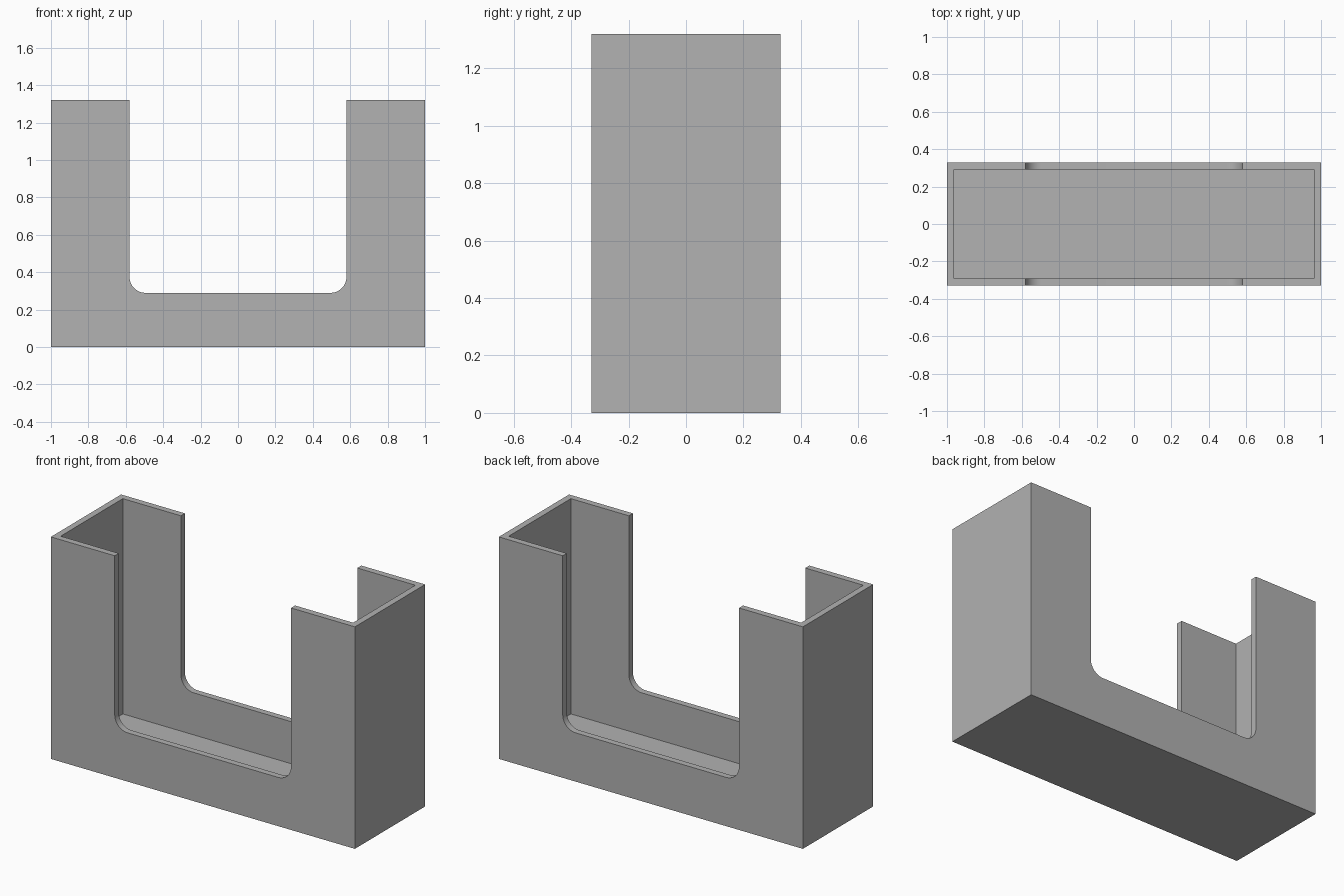
import bpy
import bmesh
from math import sin, cos, pi, radians

if "Cube" in bpy.data.objects:
    bpy.data.objects.remove(bpy.data.objects["Cube"], do_unlink=True)

WIDTH, DEPTH, HEIGHT = 2.0, 0.66, 1.32
WALL, FLOOR = 0.038, 0.04
SLOT_HALF, SLOT_Z, RADIUS = 0.58, 0.29, 0.085

grey = bpy.data.materials.new("plain grey")
grey.use_nodes = True
colour = (0.445, 0.445, 0.445, 1)
grey.diffuse_color = colour
grey.node_tree.nodes["Principled BSDF"].inputs["Base Color"].default_value = colour


def prism(name, outline, y0, y1):
    """Extrude an (x, z) outline from y0 to y1."""
    bm = bmesh.new()
    face = bm.faces.new([bm.verts.new((x, y0, z)) for x, z in outline])
    moved = bmesh.ops.extrude_face_region(bm, geom=[face])["geom"]
    verts = [v for v in moved if isinstance(v, bmesh.types.BMVert)]
    bmesh.ops.translate(bm, verts=verts, vec=(0, y1 - y0, 0))
    bmesh.ops.recalc_face_normals(bm, faces=bm.faces)
    mesh = bpy.data.meshes.new(name)
    bm.to_mesh(mesh)
    bm.free()
    mesh.materials.append(grey)
    obj = bpy.data.objects.new(name, mesh)
    bpy.context.collection.objects.link(obj)
    return obj


def box_outline(half, z0, z1):
    return [(-half, z0), (half, z0), (half, z1), (-half, z1)]


def cut(target, cutter):
    """Subtract the cutter and discard it."""
    mod = target.modifiers.new("cut", "BOOLEAN")
    mod.operation = "DIFFERENCE"
    mod.solver = "EXACT"
    mod.object = cutter
    bpy.ops.object.modifier_apply(modifier=mod.name)
    bpy.data.objects.remove(cutter, do_unlink=True)


# Open-topped holder body
holder = prism("holder_body", box_outline(WIDTH / 2, 0, HEIGHT), -DEPTH / 2, DEPTH / 2)
bpy.context.view_layer.objects.active = holder
holder.select_set(True)

# Inner cavity
inner_y = DEPTH / 2 - WALL
cavity = prism("cavity_cutter", box_outline(WIDTH / 2 - WALL, FLOOR, HEIGHT + 1), -inner_y, inner_y)
cavity.hide_render = True
cut(holder, cavity)

# Wide slot with rounded lower corners through front and back walls
STEPS = 12
right_arc = []
for i in range(STEPS + 1):
    a = -pi / 2 + pi / 2 * i / STEPS
    right_arc.append((SLOT_HALF - RADIUS + RADIUS * cos(a), SLOT_Z + RADIUS + RADIUS * sin(a)))
half = right_arc + [(SLOT_HALF, HEIGHT + 1)]
slot = prism("slot_cutter", half + [(-x, z) for x, z in reversed(half)], -DEPTH, DEPTH)
slot.hide_render = True
cut(holder, slot)

bpy.ops.object.shade_smooth_by_angle(angle=radians(30))
